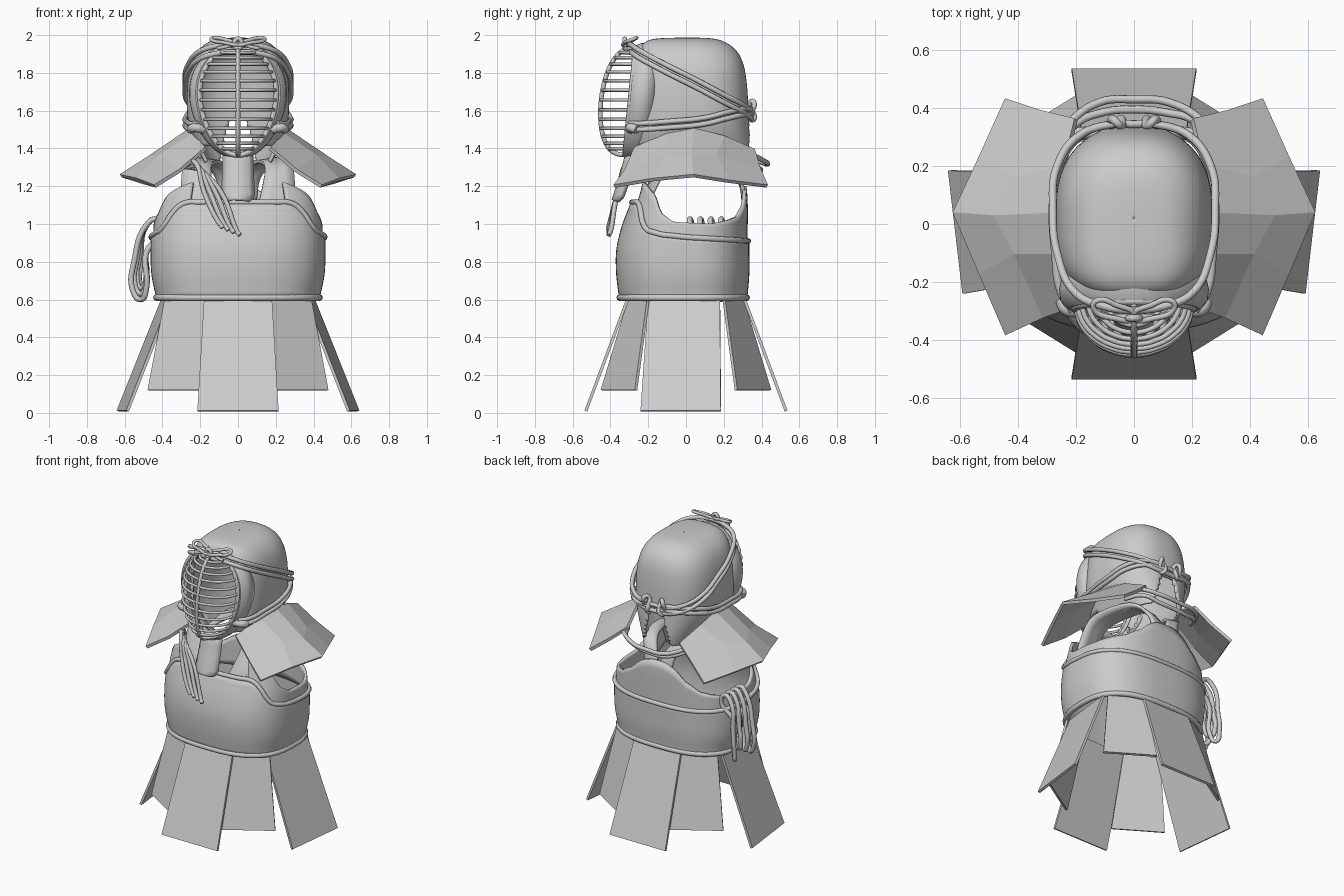
import bpy, bmesh
from math import sin, cos, pi, copysign
from mathutils import Vector

if "Cube" in bpy.data.objects:
    bpy.data.objects.remove(bpy.data.objects["Cube"])

GREY = (0.6, 0.6, 0.6, 1)
mat = bpy.data.materials.new("plain grey")
mat.use_nodes = True
mat.diffuse_color = GREY
mat.node_tree.nodes["Principled BSDF"].inputs["Base Color"].default_value = GREY


def spline(pts, t):
    """Catmull-Rom point at t in 0..1"""
    n = len(pts) - 1
    i = min(int(t * n), n - 1)
    u = t * n - i
    a, b, c, d = (Vector(pts[max(0, min(n, i + k))]) for k in (-1, 0, 1, 2))
    return b + (c - a) * (u / 2) + (2 * a - 5 * b + 4 * c - d) * (u * u / 2) + (3 * b - a - 3 * c + d) * (u ** 3 / 2)


def table(keys, v):
    """Linear lookup in (key, value) pairs"""
    for (a, p), (b, q) in zip(keys, keys[1:]):
        if v <= b:
            return p + (q - p) * max(0, v - a) / (b - a)
    return keys[-1][1]


def oval(a, p=0.75):
    """Rounded-square direction for an angle"""
    return tuple(copysign(abs(f) ** p, f) for f in (cos(a), sin(a)))


def select(ob):
    bpy.ops.object.select_all(action='DESELECT')
    ob.select_set(True)
    bpy.context.view_layer.objects.active = ob


def sheet(name, rows, closed=False, thick=0.02, mirror=False, cut=None, smooth=True):
    """Grid surface through rows of points, thickened"""
    bm = bmesh.new()
    vs = [[bm.verts.new(p) for p in r] for r in rows]
    n = len(rows[0])
    for r, s in zip(vs, vs[1:]):
        for i in range(n if closed else n - 1):
            j = (i + 1) % n
            bm.faces.new((r[i], r[j], s[j], s[i]))
    if cut:
        bmesh.ops.delete(bm, geom=[f for f in bm.faces if cut(f.calc_center_median())], context='FACES')
    bmesh.ops.recalc_face_normals(bm, faces=bm.faces)
    me = bpy.data.meshes.new(name)
    bm.to_mesh(me)
    bm.free()
    me.materials.append(mat)
    ob = bpy.data.objects.new(name, me)
    bpy.context.collection.objects.link(ob)
    m = ob.modifiers.new("thickness", 'SOLIDIFY')
    m.thickness, m.offset = thick, 0
    if mirror:
        ob.modifiers.new("mirror", 'MIRROR')
    if smooth:
        select(ob)
        bpy.ops.object.shade_smooth_by_angle(angle=0.7)


def cord(name, pts, r=0.014, closed=False, mirror=False):
    """Round cord along a smooth path"""
    cu = bpy.data.curves.new(name, 'CURVE')
    cu.dimensions, cu.bevel_depth, cu.bevel_resolution, cu.resolution_u = '3D', r, 2, 6
    cu.use_fill_caps = True
    s = cu.splines.new('BEZIER')
    s.bezier_points.add(len(pts) - 1)
    for b, p in zip(s.bezier_points, pts):
        b.co = p
        b.handle_left_type = b.handle_right_type = 'AUTO'
    s.use_cyclic_u = closed
    cu.materials.append(mat)
    ob = bpy.data.objects.new(name, cu)
    bpy.context.collection.objects.link(ob)
    select(ob)
    bpy.ops.object.convert(target='MESH')
    ob = bpy.context.object
    if mirror:
        ob.modifiers.new("mirror", 'MIRROR')
    bpy.ops.object.shade_smooth_by_angle(angle=0.9)


# Waist panels
def panel(name, top, bottom, zb, mirror):
    rows = [[(x, y, z) for x, y in edge] for edge, z in ((top, 0.6), (bottom, zb))]
    sheet(name, rows, thick=0.016, mirror=mirror, smooth=False)


for side, s in (("front", -1), ("back", 1)):
    panel(side + "_waist_panel", [(-0.18, s * 0.31), (0.18, s * 0.31)],
          [(-0.215, s * 0.53), (0.215, s * 0.53)], 0.01, False)
    panel(side + "_corner_panels", [(0.165, s * 0.3), (0.385, s * 0.2)],
          [(0.185, s * 0.445), (0.475, s * 0.265)], 0.12, True)
panel("side_waist_panels", [(0.355, -0.2), (0.4, 0.18)], [(0.585, -0.24), (0.635, 0.185)], 0.01, True)

# Breastplate: half width, front depth, back depth by height
BODY = [(0.43, 0.35, 0.32), (0.455, 0.365, 0.33), (0.46, 0.365, 0.33), (0.455, 0.335, 0.33),
        (0.44, 0.285, 0.33), (0.41, 0.25, 0.32)]
RIM = [(-0.88, 1.115), (-0.8, 1.08), (-0.72, 1.02), (-0.62, 0.97), (-0.4, 0.945), (0, 0.93), (1, 0.91)]
SIDE = [(-0.9, 1.22), (-0.62, 1.15), (-0.45, 1.06), (-0.2, 1.01), (0.4, 1.0), (0.7, 1.02), (0.85, 1.04), (0.95, 1.1),
        (1, 1.2)]


def body(a, z, k=1):
    u, v = oval(a)
    w, f, b = spline(BODY, min(1, (z - 0.6) / 0.65))
    return (u * w * k, v * (f if v < 0 else b) * k, z)


def rim(a):
    return table(RIM, oval(a)[1])


ring = [2 * pi * i / 96 for i in range(96)]
sheet("breastplate", [[body(a, 0.6 + (rim(a) - 0.6) * t / 12, 0.985) for a in ring] for t in range(13)], True)
cord("breastplate_top_rim", [body(a, rim(a)) for a in ring[::2]], 0.015, True)
cord("breastplate_bottom_rim", [body(a, 0.61) for a in ring[::2]], 0.018, True)
chest = [a for a in ring if oval(a)[1] < -0.86]
cord("chest_seam", [body(a, 1.07) for a in chest[::2]], 0.006)


# Inner vest with armholes, and shoulder straps
def vest(a, t):
    low = rim(a) - 0.03
    return body(a, low + (max(rim(a), table(SIDE, oval(a)[1])) - low) * t / 6, 0.96)


around = [-1.05 + (pi + 2.1) * i / 80 for i in range(81)]
sheet("inner_vest", [[vest(a, t) for a in around] for t in range(7)])
OUTER = [(0.3, -0.22, 1.05), (0.3, -0.16, 1.2), (0.28, -0.06, 1.33), (0.2, 0.19, 1.34), (0.12, 0.285, 1.25),
         (0.1, 0.305, 1.13)]
INNER = [(0.1, -0.27, 1.08), (0.13, -0.2, 1.2), (0.14, -0.09, 1.31), (0.08, 0.19, 1.32), (0.02, 0.285, 1.22),
         (0, 0.305, 1.1)]
sheet("shoulder_straps", [[spline(OUTER, t / 20).lerp(spline(INNER, t / 20), k / 3) for k in range(4)]
                          for t in range(21)], mirror=True)

# Hood: height, half width, front, back
HOOD = [(1.977, 0.0005, 0.0195, 0.0205), (1.973, 0.08, -0.14, 0.13), (1.955, 0.15, -0.21, 0.2),
        (1.91, 0.205, -0.24, 0.26), (1.84, 0.24, -0.245, 0.295), (1.74, 0.258, -0.25, 0.312),
        (1.6, 0.26, -0.26, 0.322), (1.5, 0.245, -0.27, 0.33), (1.4, 0.205, -0.27, 0.34), (1.33, 0.17, -0.26, 0.345)]


def hood(a, t):
    z, w, f, b = spline(HOOD, t)
    u, v = oval(a, 0.6 if sin(a) < 0 else 0.8)
    return (u * w, v * (b - f) / 2 + (b + f) / 2, z)


def hood_cut(c):
    face = c.y < -0.1 and (c.x / 0.225) ** 2 + ((c.z - 1.65) / 0.28) ** 2 < 1
    chin = c.y < -0.1 and c.z < 1.42
    slit = c.y > 0.1 and c.z < 1.54 and abs(c.x) < 0.05 + (1.55 - c.z) * 0.25
    return face or chin or slit


sheet("hood", [[hood(a, t / 54) for a in ring] for t in range(55)], True, cut=hood_cut)


# Face frame and grille
def frame(t, s=1.0, dy=0.0):
    z = 1.65 + 0.285 * cos(t) * (1 + (s - 1) * 0.25)
    return (0.2 * s * sin(t) * (1 + 0.15 * cos(t)), -0.25 - (1.95 - z) * 0.1 + dy, z)


sheet("face_frame", [[frame(a, s, dy) for a in ring] for s, dy in
                     ((1, 0.03), (1, -0.01), (1.1, -0.012), (1.23, 0.015), (1.25, 0.05), (1.18, 0.11))], True, 0.012)
cord("grille_edge", [frame(a, 1, -0.015) for a in ring[::4]], 0.014, True)


def grille(t, k):
    x, y, z = frame(t)
    return (x * cos(k), y - 0.17 * sin(t) ** 0.7 * sin(k), z)


for i in range(13):
    t = pi / 2 - (0.9 - i * 0.147) * 1.25
    cord("grille_bar", [grille(t, pi * k / 8) for k in range(9)], 0.009)
cord("grille_center_bar", [grille(pi * k / 16, pi / 2) for k in range(17)], 0.012)

# Throat guard
BIB = [(0.07, -0.3, 1.4), (0.074, -0.32, 1.32), (0.077, -0.345, 1.23), (0.082, -0.37, 1.155),
       (0.072, -0.376, 1.135), (0.05, -0.38, 1.125)]
sheet("throat_guard", [[(w * k / 3, y + 0.004 * k * k, z) for k in range(-3, 4)] for w, y, z in BIB], thick=0.03)

# Shoulder flaps
sheet("shoulder_flaps", [
    [(0.17, -0.27, 1.4), (0.235, -0.1, 1.475), (0.25, 0.04, 1.5), (0.24, 0.2, 1.46), (0.2, 0.36, 1.39)],
    [(0.31, -0.32, 1.28), (0.41, -0.1, 1.36), (0.48, 0.03, 1.345), (0.41, 0.16, 1.36), (0.32, 0.39, 1.29)],
    [(0.44, -0.38, 1.2), (0.53, -0.17, 1.235), (0.62, 0.04, 1.255), (0.53, 0.23, 1.225), (0.44, 0.43, 1.2)]],
    mirror=True, smooth=False)

# Head cords
UPPER = [(0, -0.3, 1.95), (0.1, -0.285, 1.945), (0.2, -0.24, 1.915), (0.265, -0.1, 1.84), (0.28, 0.05, 1.765),
         (0.265, 0.2, 1.685), (0.19, 0.305, 1.63), (0.07, 0.345, 1.6), (0, 0.345, 1.6)]
LOWER = [(0.21, -0.3, 1.5), (0.25, -0.24, 1.5), (0.272, -0.1, 1.51), (0.278, 0.1, 1.53), (0.25, 0.22, 1.56),
         (0.17, 0.315, 1.58), (0.05, 0.35, 1.58)]
for d in (0, 0.04):
    cord("upper_head_cord", [(x, y, z - d) for x, y, z in UPPER], mirror=True)
    cord("lower_head_cord", [(x, y, z + d * 0.8) for x, y, z in LOWER], mirror=True)
cord("cheek_knots", [(0.18, -0.29, 1.5), (0.23, -0.295, 1.51), (0.25, -0.26, 1.5)], 0.024, mirror=True)
cord("rear_knots", [(0.06 + 0.02 * cos(a), 0.35 + 0.012 * sin(2 * a), 1.6 + 0.05 * sin(a))
                    for a in ring[::12]], 0.014, True, True)

# Front bow
cord("bow_loops", [(0, -0.32, 1.95), (0.06, -0.28, 1.975), (0.13, -0.265, 1.985), (0.14, -0.29, 1.975),
                   (0.07, -0.325, 1.96)], 0.01, True, True)
cord("bow_knot", [(0.02 * cos(a), -0.325, 1.955 + 0.026 * sin(a)) for a in ring[::12]], 0.012, True)
cord("bow_tails", [(0, -0.32, 1.96), (0.06, -0.32, 1.94), (0.11, -0.32, 1.93)], 0.01, mirror=True)

# Loose cords behind the neck
for k, d in ((1, 0), (0.9, -0.035)):
    cord("neck_cord", [(0.31 * k, 0.24, 1.36 + d), (0.24 * k, 0.35, 1.36 + d), (0.12 * k, 0.42 + d, 1.33 + d),
                       (0, 0.43 + d, 1.32 + d), (-0.12 * k, 0.42 + d, 1.32 + d), (-0.23 * k, 0.34, 1.35 + d),
                       (-0.3 * k, 0.23, 1.38 + d)])

# Loose cords on the chest
for i in range(4):
    cord("chest_cord", [(-0.31 + 0.02 * i, -0.17 - 0.02 * i, 1.3), (-0.23 + 0.01 * i, -0.3, 1.33 - 0.015 * i),
                        (-0.18 + 0.03 * i, -0.36, 1.17), (-0.11 + 0.035 * i, -0.4, 1.02 - 0.02 * i),
                        (-0.08 + 0.03 * i, -0.41, 0.98 - 0.013 * i)], 0.013)

# Cord bundle hanging at the hip
for i in range(4):
    y, low = 0.02 + 0.055 * i, 0.6 + 0.03 * (i % 3)
    out = -0.56 + 0.012 * i
    cord("hip_cord_loop", [(-0.4, y, 0.97), (-0.43, y, 1.025), (-0.48, y + 0.01, 1.0), (out + 0.01, y + 0.03, 0.8),
                           (out, y + 0.03, low + 0.06), (-0.515, y + 0.01, low), (-0.485, y - 0.02, low + 0.06),
                           (-0.485, y - 0.02, 0.85)], 0.015, True)
